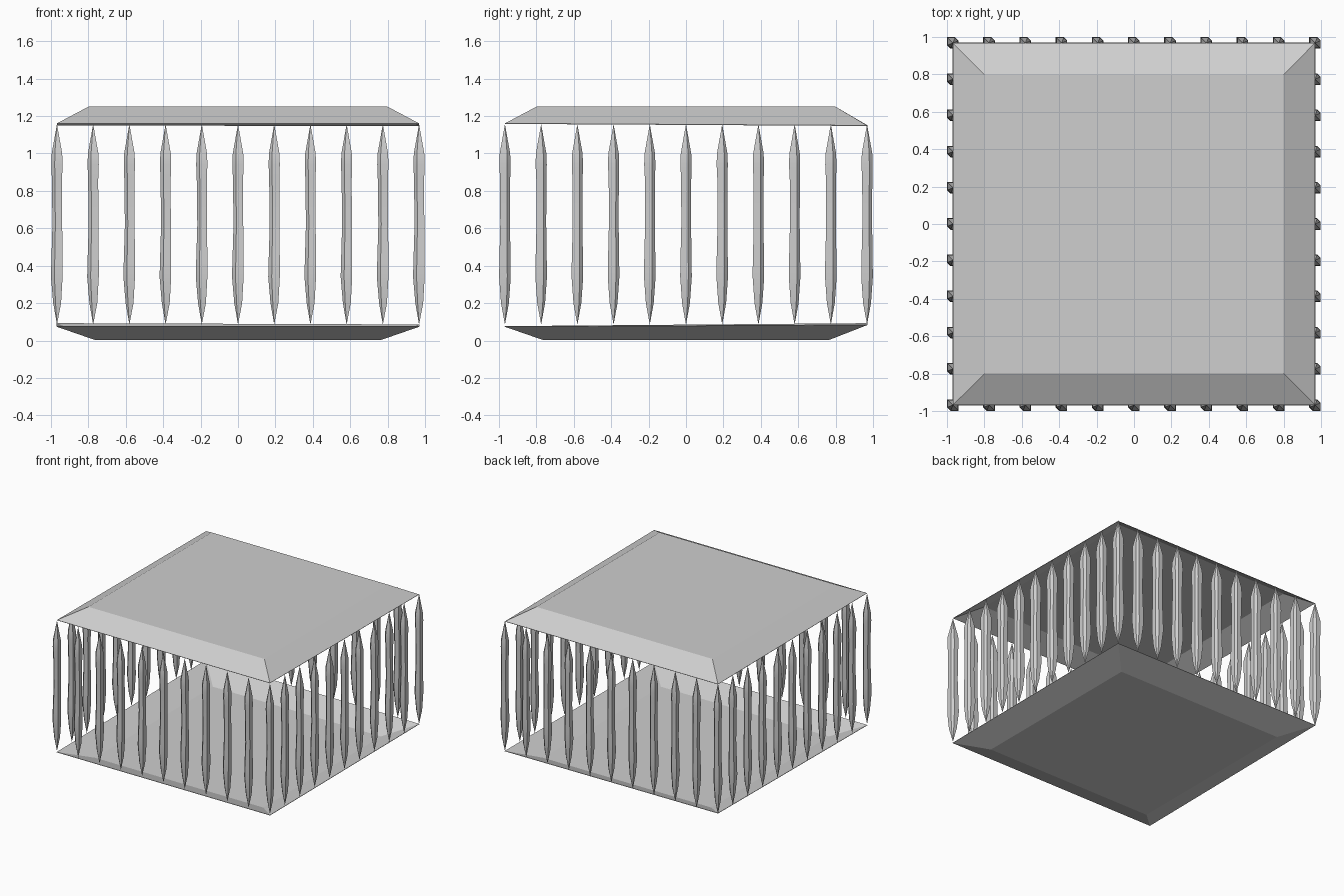
import bpy
import bmesh
import math

if "Cube" in bpy.data.objects:
    bpy.data.objects.remove(bpy.data.objects["Cube"], do_unlink=True)

COLOR = (0.62, 0.62, 0.62, 1)
grey = bpy.data.materials.new("stone grey")
grey.use_nodes = True
grey.diffuse_color = COLOR
grey.node_tree.nodes["Principled BSDF"].inputs["Base Color"].default_value = COLOR


def finish(name, bm):
    bmesh.ops.recalc_face_normals(bm, faces=bm.faces)
    mesh = bpy.data.meshes.new(name)
    bm.to_mesh(mesh)
    bm.free()
    mesh.materials.append(grey)
    obj = bpy.data.objects.new(name, mesh)
    bpy.context.collection.objects.link(obj)
    return obj


def bridge(bm, rings):
    for low, high in zip(rings, rings[1:]):
        n = len(low)
        for i in range(n):
            j = (i + 1) % n
            bm.faces.new((low[i], low[j], high[j], high[i]))


def tray(name, panel_half, panel_z, rim_half, rim_heights):
    """Thin hollow tray: flat square panel with a sloped, slightly uneven rim."""
    bm = bmesh.new()
    corners = ((-1, -1), (1, -1), (1, 1), (-1, 1))
    panel = [bm.verts.new((x * panel_half, y * panel_half, panel_z)) for x, y in corners]
    rim = [bm.verts.new((x * rim_half, y * rim_half, z))
           for (x, y), z in zip(corners, rim_heights)]
    bridge(bm, [panel, rim])
    bm.faces.new(panel)
    obj = finish(name, bm)
    shell = obj.modifiers.new("thin shell", 'SOLIDIFY')
    shell.thickness = 0.003
    return obj


# Floor tray opens upward, roof tray opens downward
tray("floor_tray", 0.765, 0.003, 0.97, (0.074, 0.074, 0.083, 0.09))
tray("roof_tray", 0.80, 1.25, 0.968, (1.161, 1.161, 1.15, 1.152))

# Shard rings: half width, height, drift in x and y
shard_rings = [(0.021, 0.2, 0.001, 0), (0.031, 0.34, -0.001, 0), (0.030, 0.42, 0, 0),
               (0.026, 0.62, 0.002, 0.001), (0.027, 0.86, 0, 0.001),
               (0.030, 0.94, 0, 0), (0.028, 1.0, 0, 0)]
# Square section with two clipped corners
section = ((-1, -0.4), (-0.4, -1), (1, -1), (1, 0.4), (0.4, 1), (-1, 1))


def shard_mesh():
    bm = bmesh.new()
    rings = [[bm.verts.new((x * half + dx, y * half + dy, z)) for x, y in section]
             for half, z, dx, dy in shard_rings]
    bridge(bm, rings)
    # Pointed ends
    for ring, z in ((rings[0], 0.085), (rings[-1], 1.157)):
        tip = bm.verts.new((0, 0, z))
        for i in range(len(ring)):
            bm.faces.new((ring[i], ring[(i + 1) % len(ring)], tip))
    for face in bm.faces:
        face.smooth = True
    obj = finish("shard_column", bm)
    obj.data.set_sharp_from_angle(angle=math.radians(40))
    return obj


# Shard columns around all four edges
first = shard_mesh()
COUNT, EDGE = 11, 0.968
last = COUNT - 1
spots = [(i, j) for i in range(COUNT) for j in range(COUNT)
         if i in (0, last) or j in (0, last)]
for n, (i, j) in enumerate(spots):
    column = first if n == 0 else first.copy()
    if n:
        bpy.context.collection.objects.link(column)
    column.name = f"shard_column_{n + 1}"
    column.location = (EDGE * (2 * i / last - 1), EDGE * (2 * j / last - 1), 0)
